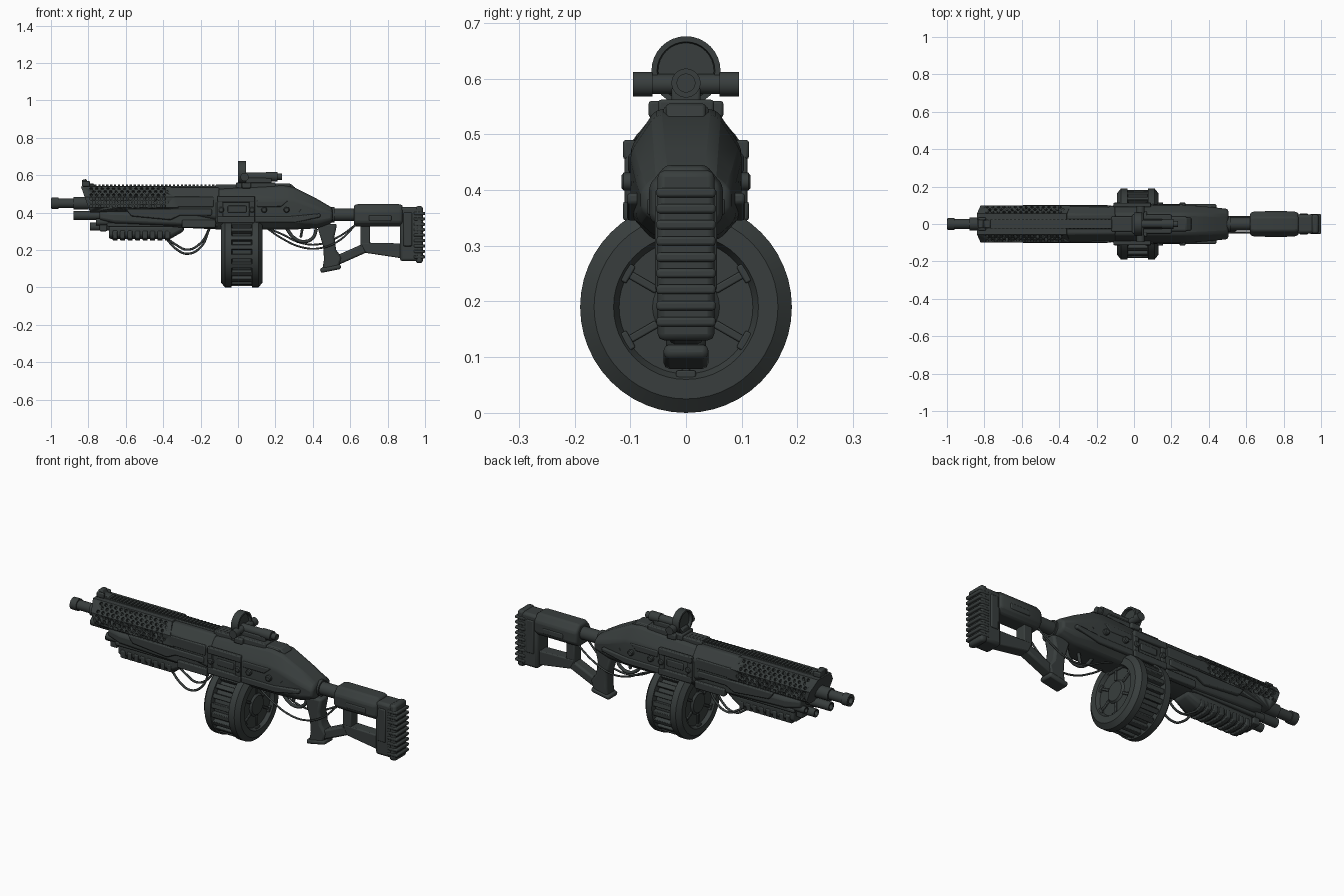
import bpy, bmesh, math
from mathutils import Matrix, Vector

cube = bpy.data.objects.get("Cube")
if cube:
    bpy.data.objects.remove(cube)

metal = bpy.data.materials.new("dark_gunmetal")
metal.use_nodes = True
metal.diffuse_color = (.04, .048, .047, 1)
metal.node_tree.nodes["Principled BSDF"].inputs["Base Color"].default_value = metal.diffuse_color

SIDE = .1        # half width of the receiver and shroud
BORE = .45       # height of the barrel axis
DRUM = .19       # radius and axis height of the drum
SIGHT = .6       # height of the optic axis


def finish(name, bm, bevel=0):
    bmesh.ops.recalc_face_normals(bm, faces=bm.faces)
    mesh = bpy.data.meshes.new(name)
    bm.to_mesh(mesh)
    bm.free()
    mesh.materials.append(metal)
    part = bpy.data.objects.new(name, mesh)
    bpy.context.collection.objects.link(part)
    if bevel:
        rounding = part.modifiers.new("Rounding", "BEVEL")
        rounding.width, rounding.segments = bevel, 2
    for other in bpy.context.selected_objects:
        other.select_set(False)
    bpy.context.view_layer.objects.active = part
    part.select_set(True)
    bpy.ops.object.shade_smooth_by_angle(angle=math.radians(35))
    return part


def skin(bm, rings):
    """Join equal rings of points into a closed skin."""
    loops = [[bm.verts.new(point) for point in ring] for ring in rings]
    for near, far in zip(loops, loops[1:]):
        for i in range(len(near)):
            bm.faces.new((near[i - 1], near[i], far[i], far[i - 1]))
    bm.faces.new(loops[0])
    bm.faces.new(loops[-1])


def slab(name, outline, outer, inner=None, bevel=.006):
    """Side outline across the whole width, or as a pair of plates from inner to outer."""
    bm = bmesh.new()
    spans = [(-outer, outer)] if inner is None else [(inner, outer), (-inner, -outer)]
    for span in spans:
        skin(bm, [[(x, y, z) for x, z in outline] for y in span])
    return finish(name, bm, bevel)


def box(name, left, right, bottom, top, outer, inner=None, bevel=.005):
    outline = [(left, bottom), (right, bottom), (right, top), (left, top)]
    return slab(name, outline, outer, inner, bevel)


def beam(name, start, end, thick, outer):
    """Straight strut between two points of the side outline."""
    start, end = Vector(start), Vector(end)
    across = (end - start).orthogonal().normalized() * thick / 2
    return slab(name, [start + across, end + across, end - across, start - across], outer, bevel=.01)


def body(name, stations, bevel=.008, shoulder=.3, slant=0):
    """Eight-sided body along x; stations are (x, bottom, top, half width)."""
    bm = bmesh.new()
    rings = []
    for x, bottom, top, side in stations:
        tall = top - bottom
        half = [(side * .6, bottom), (side, bottom + tall / 5), (side, top - tall * shoulder), (side * .55, top)]
        section = half + [(-y, z) for y, z in reversed(half)]
        rings.append([(x + slant * (top - z) / tall, y, z) for y, z in section])
    skin(bm, rings)
    return finish(name, bm, bevel)


def lathe(name, profile, z, x=0, y=0, axis="x", sides=32):
    """Revolve (distance, radius) pairs about an axis parallel to x or y."""
    bm = bmesh.new()
    rings = []
    for along, radius in profile:
        spokes = [Vector((math.cos(a), math.sin(a))) * radius for a in (math.tau * i / sides for i in range(sides))]
        rings.append([(x + along, y + u, z + v) if axis == "x" else (x + u, y + along, z + v) for u, v in spokes])
    skin(bm, rings)
    return finish(name, bm)


def tube(name, start, end, radius, z, y=0):
    """Tube along x with an open bore at its start."""
    bore = radius * .65
    lathe(name, [(start + radius, bore), (start, bore), (start, radius), (end, radius)], z, y=y)


def cable(name, points, radius, y=0):
    curve = bpy.data.curves.new(name, "CURVE")
    curve.dimensions = "3D"
    curve.bevel_depth, curve.bevel_resolution = radius, 2
    spline = curve.splines.new("BEZIER")
    spline.bezier_points.add(len(points) - 1)
    for knot, (x, z) in zip(spline.bezier_points, points):
        knot.co = (x, y, z)
        knot.handle_left_type = knot.handle_right_type = "AUTO"
    curve.materials.append(metal)
    bpy.context.collection.objects.link(bpy.data.objects.new(name, curve))


# Barrel and under-barrel tubes
tube("barrel", start=-1, end=-.7, radius=.026, z=BORE)
tube("muzzle_collar", start=-.998, end=-.96, radius=.032, z=BORE)
tube("barrel_collar", start=-.88, end=-.8, radius=.034, z=BORE)
tube("magazine_tube", start=-.88, end=-.4, radius=.024, z=.385)
tube("lower_tube", start=-.79, end=-.5, radius=.022, z=.325)
for y in (-.045, .045):
    tube("side_tube", start=-.76, end=-.5, radius=.018, z=.35, y=y)
box("tube_clamp", left=-.74, right=-.7, bottom=.3, top=.4, outer=.05)

# Perforated shroud with staggered holes on its sides and shoulders
shroud = body("barrel_shroud", [(x, .4, .54, SIDE) for x in (-.84, -.36)], bevel=0, shoulder=.4, slant=.05)
bm = bmesh.new()
for side in (1, -1):
    for row in range(3):
        climb = .2 + .3 * row
        flank = Vector((0, side * SIDE, .435 + .019 * row)), Vector((0, side, 0))
        slope = Vector((0, side * (SIDE - .045 * climb), .484 + .056 * climb)), Vector((0, side * .8, .6))
        for place, normal in (flank, slope):
            turn = normal.to_track_quat("Z", "X").to_matrix().to_4x4()
            for column in range(14):
                place.x = -.785 + .03 * column + .015 * (row % 2)
                bmesh.ops.create_cone(bm, cap_ends=True, segments=8, radius1=.0085, radius2=.0085,
                                      depth=.03, matrix=Matrix.Translation(place) @ turn)
cutter = finish("hole_cutter", bm)
holes = shroud.modifiers.new("Holes", "BOOLEAN")
holes.operation, holes.object, holes.solver = "DIFFERENCE", cutter, "EXACT"
bpy.context.view_layer.objects.active = shroud
bpy.ops.object.modifier_apply(modifier=holes.name)
bpy.data.objects.remove(cutter)

# Toothed top rail and front sight
box("top_rail", left=-.82, right=0, bottom=.52, top=.543, outer=.026)
for i in range(38):
    start = -.81 + .021 * i
    box("rail_tooth", left=start, right=start + .012, bottom=.54, top=.551, outer=.024, bevel=0)
slab("front_sight", [(-.83, .53), (-.76, .53), (-.77, .555), (-.8, .555), (-.81, .58), (-.835, .575)], outer=.022)
box("front_sight_ears", left=-.835, right=-.79, bottom=.54, top=.568, outer=.034, inner=.02)

# Handguard and ribbed foregrip
body("handguard", [(-.74, .355, .42, .07), (-.66, .335, .42, .085), (-.1, .31, .42, .085)])
slab("handguard_panel", [(-.6, .42), (-.57, .38), (-.36, .36), (-.31, .385), (-.14, .385), (-.14, .42)], outer=.102, inner=.08)
box("handguard_lower_rail", left=-.3, right=-.12, bottom=.32, top=.36, outer=SIDE, inner=.07)
body("foregrip", [(-.69, .26, .35, .055), (-.36, .26, .35, .06), (-.29, .3, .36, .05)])
for i in range(8):
    start = -.67 + .04 * i
    body("foregrip_rib", [(x, .25, .32, .062) for x in (start, start + .026)], bevel=.004)
box("foregrip_rail", left=-.7, right=-.3, bottom=.325, top=.345, outer=.068, inner=.04)

# Receiver, tapering towards the stock
body("front_receiver", [(-.39, .4, .535, .094), (-.1, .33, .535, .096)])
body("receiver", [(-.12, .31, .525, SIDE), (.24, .31, .545, SIDE), (.3, .31, .535, SIDE),
                  (.42, .315, .475, .09), (.505, .345, .425, .08)], bevel=.012)
box("receiver_spine", left=-.12, right=.28, bottom=.52, top=.55, outer=.04)
slab("rear_sight_hump", [(.18, .53), (.31, .53), (.28, .555), (.2, .555)], outer=.036)

# Receiver sides: framed port, ridge, plates, vents and bolts
for bottom in (.345, .455):
    box("port_frame_rail", left=-.11, right=.09, bottom=bottom, top=bottom + .035, outer=.113, inner=.09)
for left in (-.11, .06):
    box("port_frame_post", left=left, right=left + .03, bottom=.36, top=.48, outer=.11, inner=.09)
box("port_cover", left=-.055, right=.045, bottom=.4, top=.437, outer=.106, inner=.09)
slab("side_ridge", [(.09, .345), (.3, .345), (.44, .375), (.44, .395), (.28, .38), (.09, .38)], outer=.106, inner=.08)
slab("upper_side_plate", [(.1, .43), (.23, .43), (.27, .465), (.1, .465)], outer=.104, inner=.08)
box("shroud_rear_plate", left=-.35, right=-.13, bottom=.43, top=.485, outer=SIDE, inner=.08)
for i in range(3):
    start = .32 + .04 * i
    beam_start, beam_end = (start, .395), (start + .02, .42)
    beam("side_vent", beam_start, beam_end, thick=.012, outer=.098 - .004 * i)
for side in (1, -1):
    for x in (-.09, .075, .14, .26):
        profile = [(side * reach, radius) for reach, radius in ((.08, .016), (.112, .016), (.116, .011))]
        lathe("receiver_bolt", profile, z=.415, x=x, axis="y", sides=16)

# Drum magazine: one mirrored profile, outer slats and face details
middle, reach = .02, .11
face = [(.1, .05), (.09, .06), (.09, .12), (reach, .13), (reach, .165), (.09, DRUM), (.055, DRUM), (.05, .162)]
lathe("drum", [(-d, r) for d, r in face] + [(d, r) for d, r in reversed(face)], z=DRUM, x=middle, sides=48)


def drum_blocks(name, count, half_length, radius, thick, wide):
    bm = bmesh.new()
    for i in range(count):
        place = (Matrix.Translation((middle, 0, DRUM)) @ Matrix.Rotation(math.tau * i / count, 4, "X")
                 @ Matrix.Translation((0, 0, radius)) @ Matrix.Diagonal((half_length * 2, wide, thick, 1)))
        bmesh.ops.create_cube(bm, size=1, matrix=place)
    finish(name, bm, bevel=.003)


drum_blocks("drum_slats", count=22, half_length=.06, radius=.17, thick=.026, wide=.026)
drum_blocks("drum_face_spokes", count=6, half_length=.097, radius=.09, thick=.06, wide=.014)
drum_blocks("drum_face_lugs", count=6, half_length=.102, radius=.122, thick=.016, wide=.035)
box("drum_neck", left=-.08, right=.12, bottom=.3, top=.36, outer=.09)

# Optic: mount, tube, cross cylinder and round lens housing
box("optic_mount", left=-.01, right=.2, bottom=.53, top=.562, outer=.05)
box("optic_riser", left=0, right=.18, bottom=.55, top=.585, outer=.026)
box("mount_clamps", left=.02, right=.07, bottom=.53, top=.56, outer=.067, inner=.04)
tube("optic_tube", start=.02, end=.17, radius=.022, z=SIGHT - .008)
tube("optic_eyepiece", start=.21, end=.15, radius=.026, z=SIGHT - .008)
lathe("optic_cross_bar", [(-.09, .018), (.09, .018)], z=SIGHT - .01, x=.035, axis="y")
for side in (1, -1):
    lathe("optic_cross_cap", [(side * .06, .022), (side * .095, .022)], z=SIGHT - .01, x=.035, axis="y")
lathe("lens_housing", [(.016, .05), (0, .052), (0, .062), (.042, .062), (.042, .052), (.028, .05)], z=SIGHT + .014)

# Trigger, guard and pistol grip
cable("trigger_guard", [(.26, .315), (.3, .265), (.35, .245), (.4, .265), (.42, .315)], radius=.009)
beam("trigger", start=(.345, .32), end=(.335, .265), thick=.014, outer=.01)
slab("pistol_grip", [(.42, .34), (.53, .34), (.515, .27), (.525, .2), (.555, .16), (.54, .11),
                     (.45, .09), (.46, .15), (.455, .22)], outer=.036, bevel=.012)
beam("grip_cap", start=(.44, .09), end=(.55, .112), thick=.026, outer=.04)

# Skeleton stock and ribbed butt pad
tube("stock_tube", start=.49, end=.66, radius=.034, z=.388)
tube("stock_tube_collar", start=.48, end=.515, radius=.042, z=.388)
body("cheek_rest", [(.62, .325, .44, .058), (.64, .325, .445, .066), (.86, .325, .445, .066), (.88, .33, .44, .058)])
box("cheek_rest_band", left=.7, right=.82, bottom=.355, top=.385, outer=.07, inner=.05)
beam("grip_strut", start=(.52, .14), end=(.7, .22), thick=.05, outer=.03)
slab("lower_strut", [(.655, .24), (.68, .185), (.88, .155), (.88, .235)], outer=.032)
box("upright_strut", left=.655, right=.705, bottom=.2, top=.35, outer=.03)
box("butt_frame", left=.865, right=.97, bottom=.14, top=.43, outer=.05, bevel=.014)
box("butt_side_plate", left=.885, right=.93, bottom=.22, top=.4, outer=.056, inner=.04)
box("butt_pad", left=.95, right=.988, bottom=.13, top=.435, outer=.051, bevel=.012)
for i in range(9):
    bottom = .155 + .029 * i
    box("butt_pad_rib", left=.94, right=1, bottom=bottom, top=bottom + .017, outer=.053)

# Hanging cables, a pair at the front and a pair behind the drum
for y, lift in ((-.03, 0), (.025, .022)):
    front = [(-.39, .27), (-.33, .205 + lift), (-.27, .18 + lift), (-.2, .215 + lift), (-.15, .32)]
    cable("front_cable", front, radius=.006, y=y)
    rear = [(.15, .32), (.23, .265 + lift), (.34, .215 + lift), (.44, .21 + lift), (.54, .25 + lift), (.63, .335)]
    cable("rear_cable", rear, radius=.005, y=y * 1.5)
